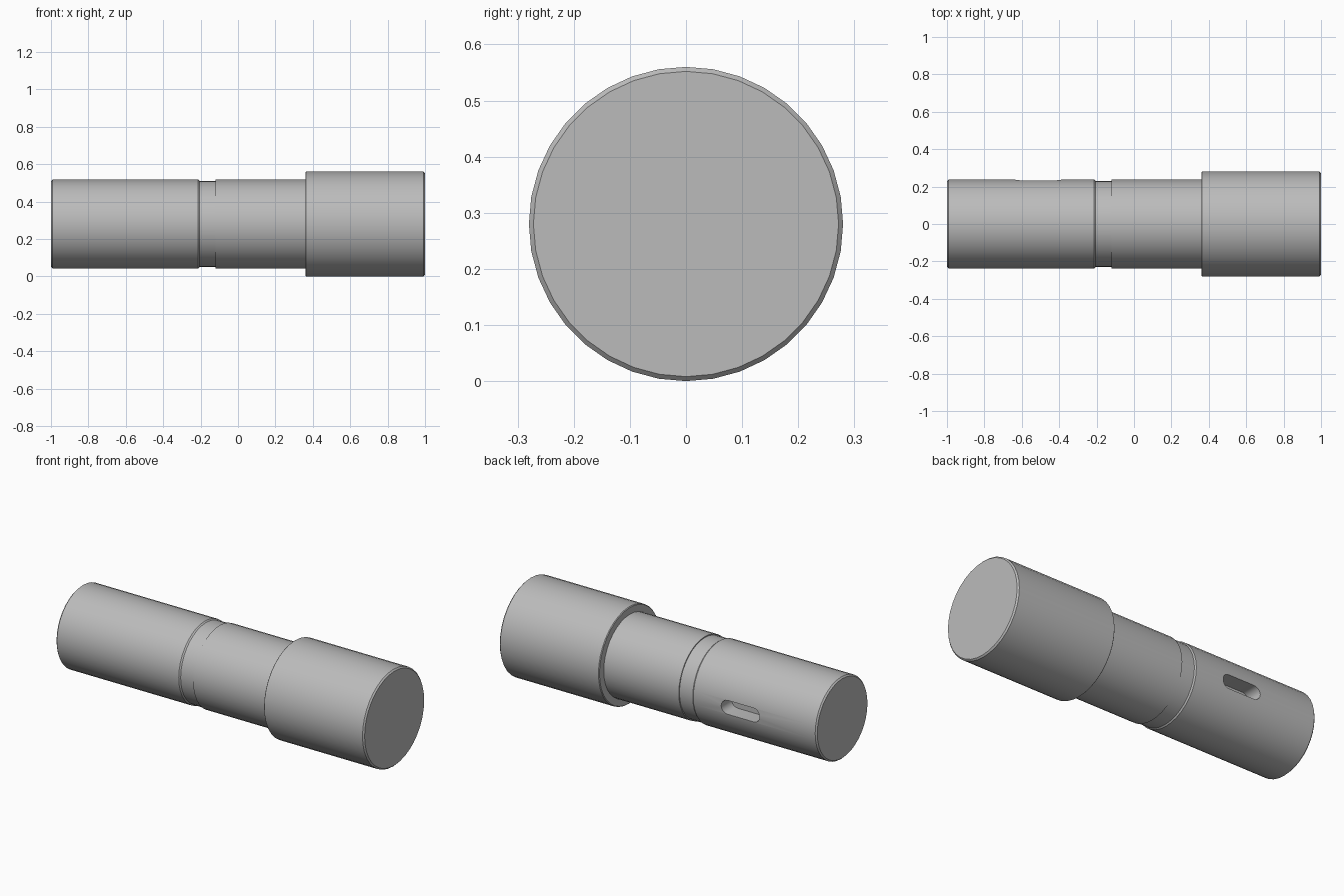
import bpy, bmesh
from math import sin, cos, pi

if "Cube" in bpy.data.objects:
    bpy.data.objects.remove(bpy.data.objects["Cube"], do_unlink=True)

AXIS_Z = 0.28
SIDES = 36

steel = bpy.data.materials.new("grey steel")
steel.use_nodes = True
steel.diffuse_color = (0.5, 0.5, 0.5, 1)
steel.node_tree.nodes["Principled BSDF"].inputs["Base Color"].default_value = (0.5, 0.5, 0.5, 1)


def make_object(name, bm):
    bmesh.ops.recalc_face_normals(bm, faces=bm.faces[:])
    mesh = bpy.data.meshes.new(name)
    bm.to_mesh(mesh)
    bm.free()
    mesh.materials.append(steel)
    obj = bpy.data.objects.new(name, mesh)
    bpy.context.collection.objects.link(obj)
    return obj


def lathe_x(name, profile):
    """Turn an (x, radius) profile about the long axis and cap both ends."""
    bm = bmesh.new()
    rings = []
    for x, r in profile:
        angles = [2 * pi * i / SIDES for i in range(SIDES)]
        rings.append([bm.verts.new((x, r * sin(a), AXIS_Z + r * cos(a))) for a in angles])
    for a, b in zip(rings, rings[1:]):
        for i in range(SIDES):
            j = (i + 1) % SIDES
            bm.faces.new((a[i], a[j], b[j], b[i]))
    bm.faces.new(rings[0])
    bm.faces.new(rings[-1])
    return make_object(name, bm)


def slot_cutter(name, x_mid, length, width, y_in, y_out):
    """Round-ended prism running along y."""
    bm = bmesh.new()
    r, half, n = width / 2, (length - width) / 2, 10
    outline = []
    for side in (1, -1):
        for i in range(n + 1):
            a = pi * i / n
            outline.append((x_mid + side * (half + r * sin(a)), AXIS_Z + side * r * cos(a)))
    face = bm.faces.new([bm.verts.new((x, y_in, z)) for x, z in outline])
    ext = bmesh.ops.extrude_face_region(bm, geom=[face])["geom"]
    moved = [v for v in ext if isinstance(v, bmesh.types.BMVert)]
    bmesh.ops.translate(bm, verts=moved, vec=(0, y_out - y_in, 0))
    return make_object(name, bm)


# Stepped shaft: long journal, shallow groove, short journal, thick head
C = 0.008
R_SHAFT, R_GROOVE, R_HEAD = 0.237, 0.231, 0.28
shaft = lathe_x("stepped_shaft", [
    (-1, R_SHAFT - C), (-1 + C, R_SHAFT),
    (-0.205 - C, R_SHAFT), (-0.205, R_GROOVE),
    (-0.12, R_GROOVE), (-0.12, R_SHAFT),
    (0.36, R_SHAFT), (0.36, R_HEAD - C / 2), (0.36 + C / 2, R_HEAD),
    (1 - C, R_HEAD), (1, R_HEAD - C),
])

# Keyway slot in the back of the long journal
cutter = slot_cutter("keyway_cutter", -0.513, 0.245, 0.08, 0.142, 0.4)
cutter.hide_render = True
cutter.hide_viewport = True
cut = shaft.modifiers.new("keyway", "BOOLEAN")
cut.operation = "DIFFERENCE"
cut.solver = "EXACT"
cut.object = cutter

# Apply the cut, then shade with crisp shoulders
bpy.context.view_layer.objects.active = shaft
shaft.select_set(True)
bpy.ops.object.modifier_apply(modifier=cut.name)
bpy.data.objects.remove(cutter, do_unlink=True)
bpy.ops.object.shade_smooth_by_angle(angle=pi / 6)
